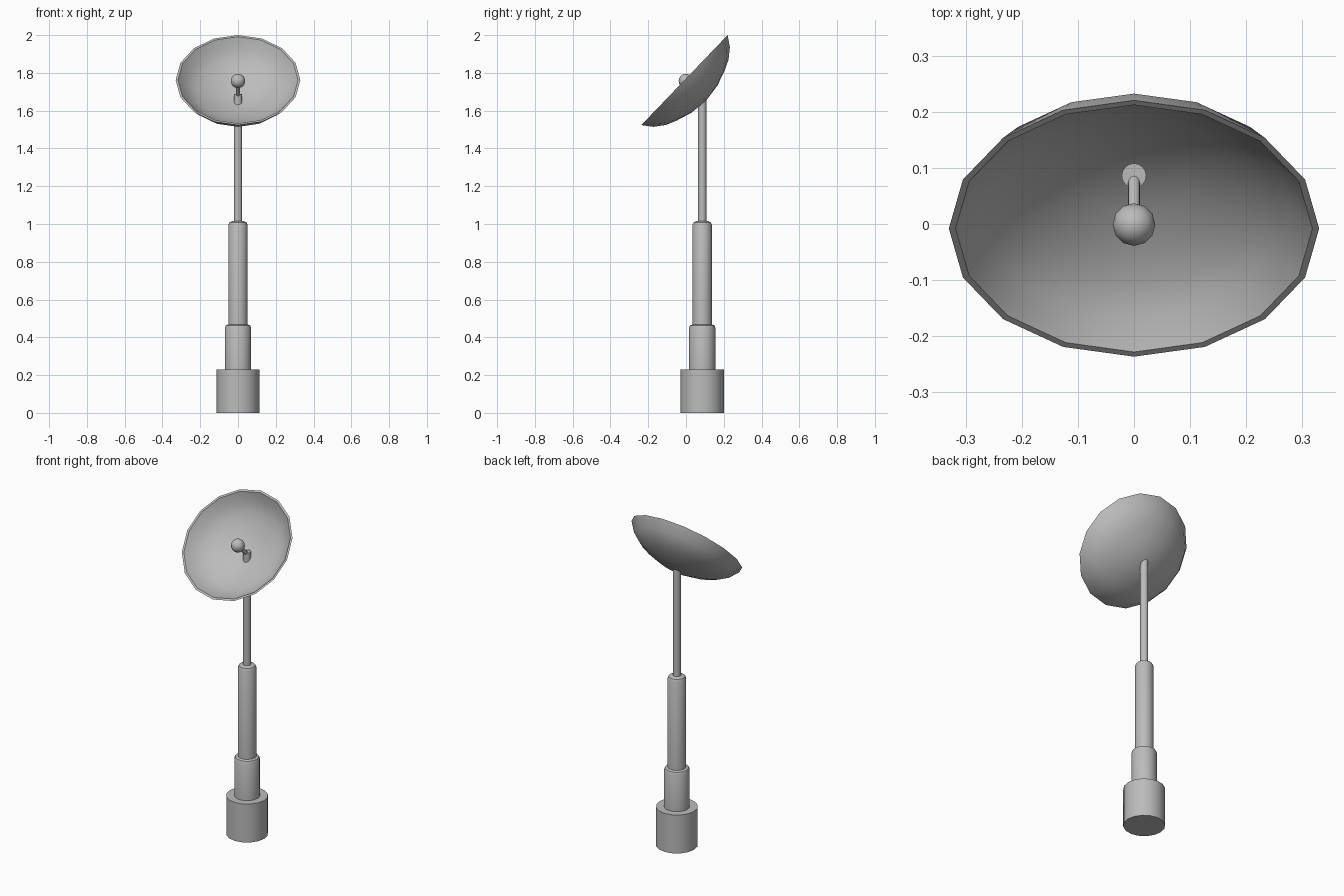
import bpy
import math
from mathutils import Vector

cube = bpy.data.objects.get("Cube")
if cube:
    bpy.data.objects.remove(cube, do_unlink=True)

SIDES = 16
MAST_Y = 0.086

grey = bpy.data.materials.new("painted grey metal")
grey.use_nodes = True
colour = (0.5, 0.5, 0.5, 1)
grey.diffuse_color = colour
grey.node_tree.nodes["Principled BSDF"].inputs["Base Color"].default_value = colour


def finish(obj, name, angle=35):
    obj.name = name
    obj.data.materials.append(grey)
    bpy.ops.object.select_all(action="DESELECT")
    obj.select_set(True)
    bpy.context.view_layer.objects.active = obj
    bpy.ops.object.shade_smooth_by_angle(angle=math.radians(angle))
    return obj


def lathe(name, profile, angle=35):
    """Revolve (radius, height) points about z; radius 0 closes an end."""
    verts, rings, faces = [], [], []
    for r, z in profile:
        start = len(verts)
        count = SIDES if r > 0 else 1
        for i in range(count):
            a = math.tau * i / SIDES
            verts.append((r * math.cos(a), r * math.sin(a), z))
        rings.append([start + i % count for i in range(SIDES)])
    for low, high in zip(rings, rings[1:]):
        for i in range(SIDES):
            j = (i + 1) % SIDES
            face = dict.fromkeys((low[i], low[j], high[j], high[i]))
            faces.append(tuple(face))
    mesh = bpy.data.meshes.new(name)
    mesh.from_pydata(verts, [], faces)
    obj = bpy.data.objects.new(name, mesh)
    bpy.context.collection.objects.link(obj)
    return finish(obj, name, angle)


def mast_tier(name, radius, bottom, top, round_off=0.0):
    profile = [(0, bottom), (radius, bottom)]
    if round_off:
        profile += [(radius, top - round_off),
                    (radius - round_off * 0.3, top - round_off * 0.3),
                    (radius - round_off, top)]
    else:
        profile.append((radius, top))
    profile.append((0, top))
    lathe(name, profile).location.y = MAST_Y


# Telescoping mast
mast_tier("mast_base", 0.114, 0, 0.23)
mast_tier("mast_lower_tier", 0.07, 0.23, 0.468, 0.018)
mast_tier("mast_middle_tier", 0.051, 0.46, 1.015, 0.02)
mast_tier("mast_upper_pole", 0.022, 1.0, 1.688)

# Thin bowl: outer skin from the centre to the rim, then the inner skin back
outer = [(0, -0.158), (0.1, -0.146), (0.185, -0.118), (0.24, -0.093), (0.292, -0.053), (0.33, 0)]
inner = [(0.318, 0), (0.279, -0.05), (0.23, -0.085), (0.18, -0.108), (0.1, -0.136), (0, -0.148)]
dish = lathe("dish", outer + inner, 45)
dish.rotation_euler.x = math.radians(46.2)
dish.location = (0, -0.008, 1.762)

# Receiver arm reaching from the pole tip to the ball
ball_at = Vector((0, -0.001, 1.757))
arm_foot = Vector((0, MAST_Y, 1.672))
span = ball_at - arm_foot
bpy.ops.mesh.primitive_cylinder_add(vertices=12, radius=0.011, depth=span.length,
                                    location=(ball_at + arm_foot) / 2,
                                    rotation=span.to_track_quat("Z", "Y").to_euler())
finish(bpy.context.object, "receiver_arm")

bpy.ops.mesh.primitive_uv_sphere_add(segments=12, ring_count=8, radius=0.038, location=ball_at)
finish(bpy.context.object, "receiver_ball", 60)
